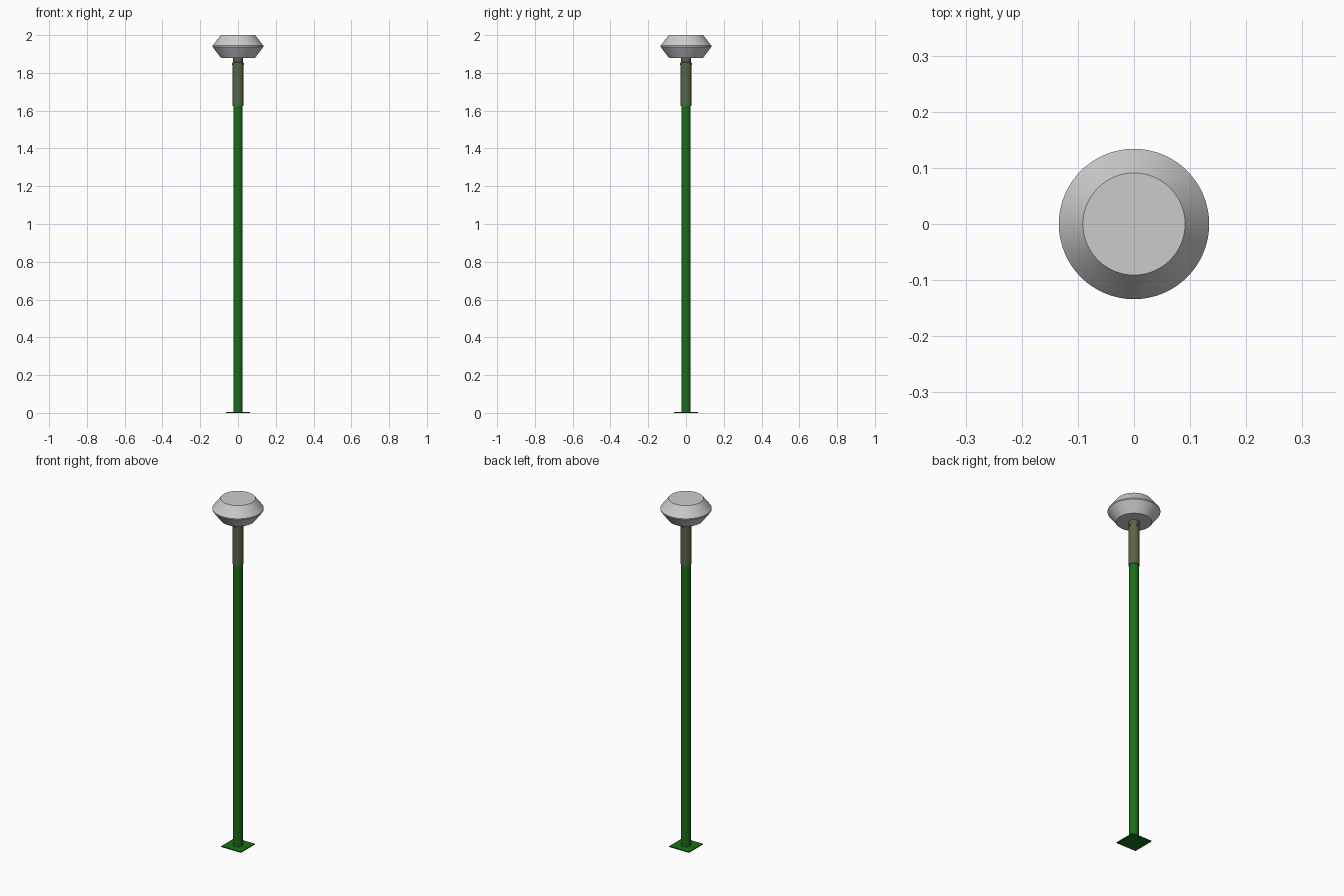
import bpy, bmesh, math

if "Cube" in bpy.data.objects:
    bpy.data.objects.remove(bpy.data.objects["Cube"])


def material(name, rgb):
    m = bpy.data.materials.new(name)
    m.diffuse_color = (*rgb, 1)
    m.use_nodes = True
    m.node_tree.nodes["Principled BSDF"].inputs["Base Color"].default_value = m.diffuse_color
    return m


def finish(ob, mat):
    if mat:
        ob.data.materials.append(mat)
    bpy.ops.object.select_all(action='DESELECT')
    ob.select_set(True)
    bpy.context.view_layer.objects.active = ob
    bpy.ops.object.shade_smooth_by_angle(angle=math.radians(25))
    return ob


def lathe(name, profile, mat=None, n=64):
    """Closed solid of revolution from (radius, z) points, bottom to top."""
    bm = bmesh.new()
    rings = [[bm.verts.new((r * math.cos(2 * math.pi * i / n),
                            r * math.sin(2 * math.pi * i / n), z))
              for i in range(n)] for r, z in profile]
    for a, b in zip(rings, rings[1:]):
        for i in range(n):
            j = (i + 1) % n
            bm.faces.new((a[i], a[j], b[j], b[i]))
    bm.faces.new(rings[0][::-1])
    bm.faces.new(rings[-1])
    me = bpy.data.meshes.new(name)
    bm.to_mesh(me)
    bm.free()
    ob = bpy.data.objects.new(name, me)
    bpy.context.collection.objects.link(ob)
    return finish(ob, mat)


green = material("dark_green", (0.01, 0.16, 0.01))
olive = material("olive", (0.10, 0.13, 0.06))

# Ground plate
bpy.ops.mesh.primitive_cube_add(size=1, location=(0, 0, 0.0025))
plate = bpy.context.object
plate.name = "base_plate"
plate.scale = (0.126, 0.126, 0.005)
bpy.ops.object.transform_apply(location=False)
finish(plate, green)

# Post and the sleeve around its top
lathe("post", [(0.025, 0.005), (0.025, 1.64)], green, 32)
lathe("sleeve", [(0.029, 1.625), (0.029, 1.855), (0.027, 1.857), (0.027, 1.882)], olive, 32)

# Four clamping screws near the sleeve top
for k in range(4):
    a = k * math.pi / 2
    bpy.ops.mesh.primitive_cylinder_add(
        vertices=12, radius=0.005, depth=0.012,
        location=(0.027 * math.cos(a), 0.027 * math.sin(a), 1.848),
        rotation=(0, math.pi / 2, a))
    bpy.context.object.name = f"clamp_screw_{k + 1}"
    finish(bpy.context.object, olive)

# Double-cone lamp head with a thin rim
lathe("lamp_head", [(0.091, 1.88), (0.134, 1.938), (0.134, 1.944), (0.091, 2.0)])
